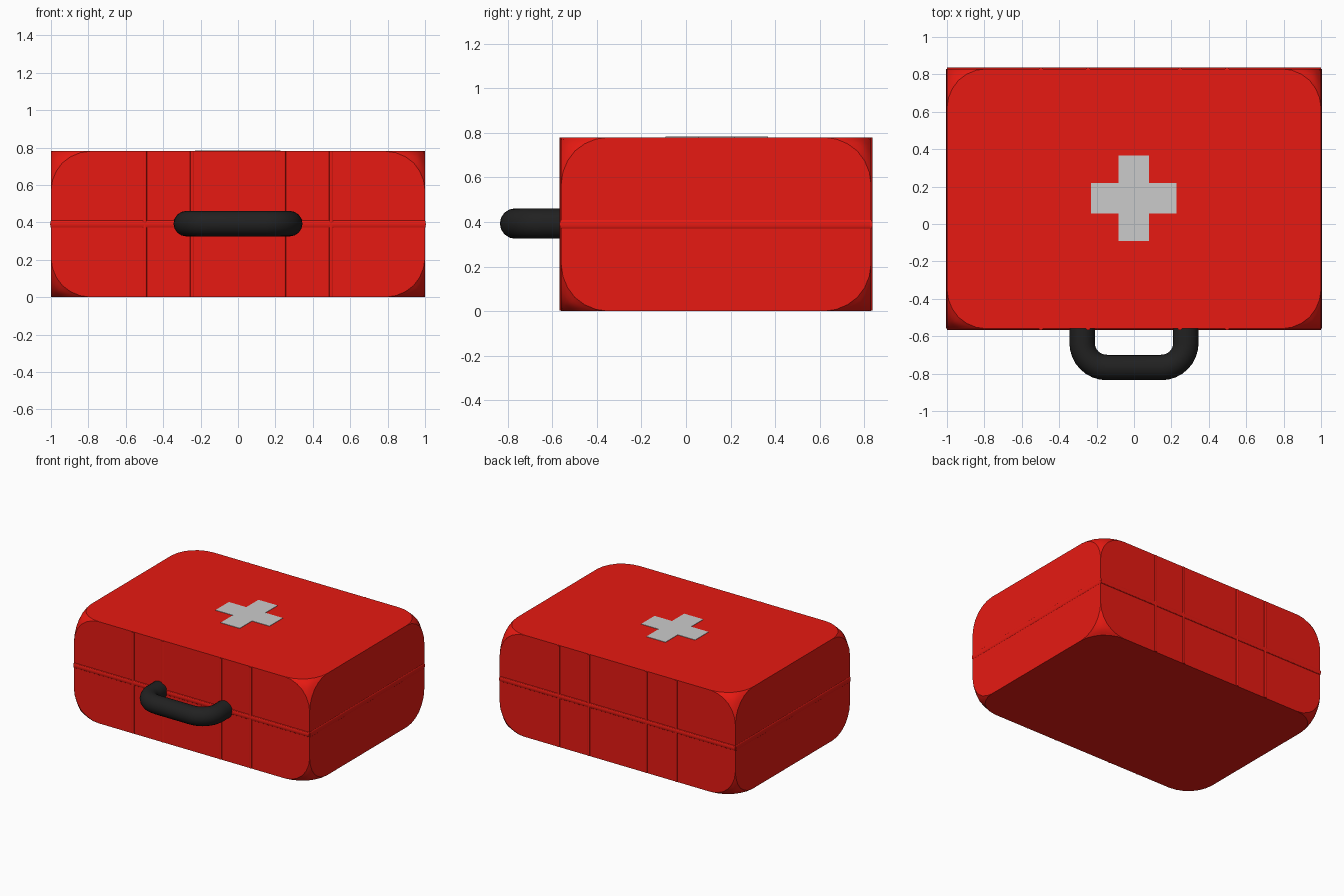
import bpy, bmesh
from math import pi, sin, cos

if "Cube" in bpy.data.objects:
    bpy.data.objects.remove(bpy.data.objects["Cube"])

X, Y0, Y1, H = 1.0, -0.56, 0.83, 0.78
YC, MID = (Y0 + Y1) / 2, 0.39


def material(name, color):
    m = bpy.data.materials.new(name)
    m.diffuse_color = color
    m.use_nodes = True
    m.node_tree.nodes["Principled BSDF"].inputs["Base Color"].default_value = m.diffuse_color
    return m


RED = material("red", (0.8, 0.01, 0.006, 1))
BLACK = material("black", (0.015, 0.015, 0.015, 1))


def add_object(name, bm, mat=None, smooth=True):
    bmesh.ops.recalc_face_normals(bm, faces=bm.faces[:])
    me = bpy.data.meshes.new(name)
    bm.to_mesh(me)
    bm.free()
    ob = bpy.data.objects.new(name, me)
    bpy.context.collection.objects.link(ob)
    if mat:
        me.materials.append(mat)
    if smooth:
        bpy.ops.object.select_all(action='DESELECT')
        ob.select_set(True)
        bpy.context.view_layer.objects.active = ob
        bpy.ops.object.shade_smooth_by_angle(angle=pi / 6)
    return ob


def rod(name, axis, center, length, r1, r2, mat):
    # elliptical bar along x, y or z
    bm = bmesh.new()
    bmesh.ops.create_cone(bm, cap_ends=True, segments=12, radius1=1, radius2=1, depth=length)
    for v in bm.verts:
        a, b, c = v.co.x * r1, v.co.y * r2, v.co.z
        p = {'x': (c, a, b), 'y': (a, c, b), 'z': (a, b, c)}[axis]
        v.co = [p[i] + center[i] for i in range(3)]
    return add_object(name, bm, mat)


# case: box with sharp edges and rounded-off corners
bm = bmesh.new()
bmesh.ops.create_cube(bm, size=1)
for v in bm.verts:
    v.co = (v.co.x * 2 * X, YC + v.co.y * (Y1 - Y0), (v.co.z + 0.5) * H)
bmesh.ops.bevel(bm, geom=bm.verts[:], offset=0.21, offset_type='OFFSET',
                segments=6, profile=0.5, affect='VERTICES')
add_object("case", bm, RED)

# seam ridge round the middle and upright ribs on front and back
for side, y in (("front", Y0), ("back", Y1)):
    rod(f"seam_{side}", 'x', (0, y, MID), 2 * X, 0.007, 0.019, RED)
    for i, x in enumerate((-0.498, -0.245, 0.245, 0.498)):
        rod(f"rib_{side}_{i + 1}", 'z', (x, y, H / 2), H - 0.004, 0.011, 0.007, RED)
for side, x in (("left", -X), ("right", X)):
    rod(f"seam_{side}", 'y', (x, YC, MID), Y1 - Y0, 0.004, 0.019, RED)

# handle: round tube along a U path with rounded bends
HX, HY, BEND, TUBE = 0.277, -0.767, 0.13, 0.068
right = [(HX, Y0 + 0.03)]
for i in range(9):
    t = i / 8 * pi / 2
    right.append((HX - BEND + BEND * cos(t), HY + BEND - BEND * sin(t)))
path = right + [(-x, y) for x, y in reversed(right)]
cu = bpy.data.curves.new("handle_path", 'CURVE')
cu.dimensions = '3D'
cu.bevel_depth = TUBE
cu.bevel_resolution = 6
cu.use_fill_caps = True
sp = cu.splines.new('POLY')
sp.points.add(len(path) - 1)
for p, (x, y) in zip(sp.points, path):
    p.co = (x, y, 0.393, 1)
tmp = bpy.data.objects.new("handle_path", cu)
bpy.context.collection.objects.link(tmp)
bpy.context.view_layer.update()
bm = bmesh.new()
bm.from_mesh(tmp.to_mesh())
tmp.to_mesh_clear()
bpy.data.objects.remove(tmp)
add_object("handle", bm, BLACK)

# thin plus-shaped plate on the lid
A, B = 0.229, 0.081
corners = [(B, A), (B, B), (A, B), (A, -B), (B, -B), (B, -A),
           (-B, -A), (-B, -B), (-A, -B), (-A, B), (-B, B), (-B, A)]
bm = bmesh.new()
f = bm.faces.new([bm.verts.new((x - 0.002, y + 0.138, H - 0.01)) for x, y in corners])
ext = bmesh.ops.extrude_face_region(bm, geom=[f])
for v in ext["geom"]:
    if isinstance(v, bmesh.types.BMVert):
        v.co.z = H + 0.003
add_object("cross", bm, None, False)
